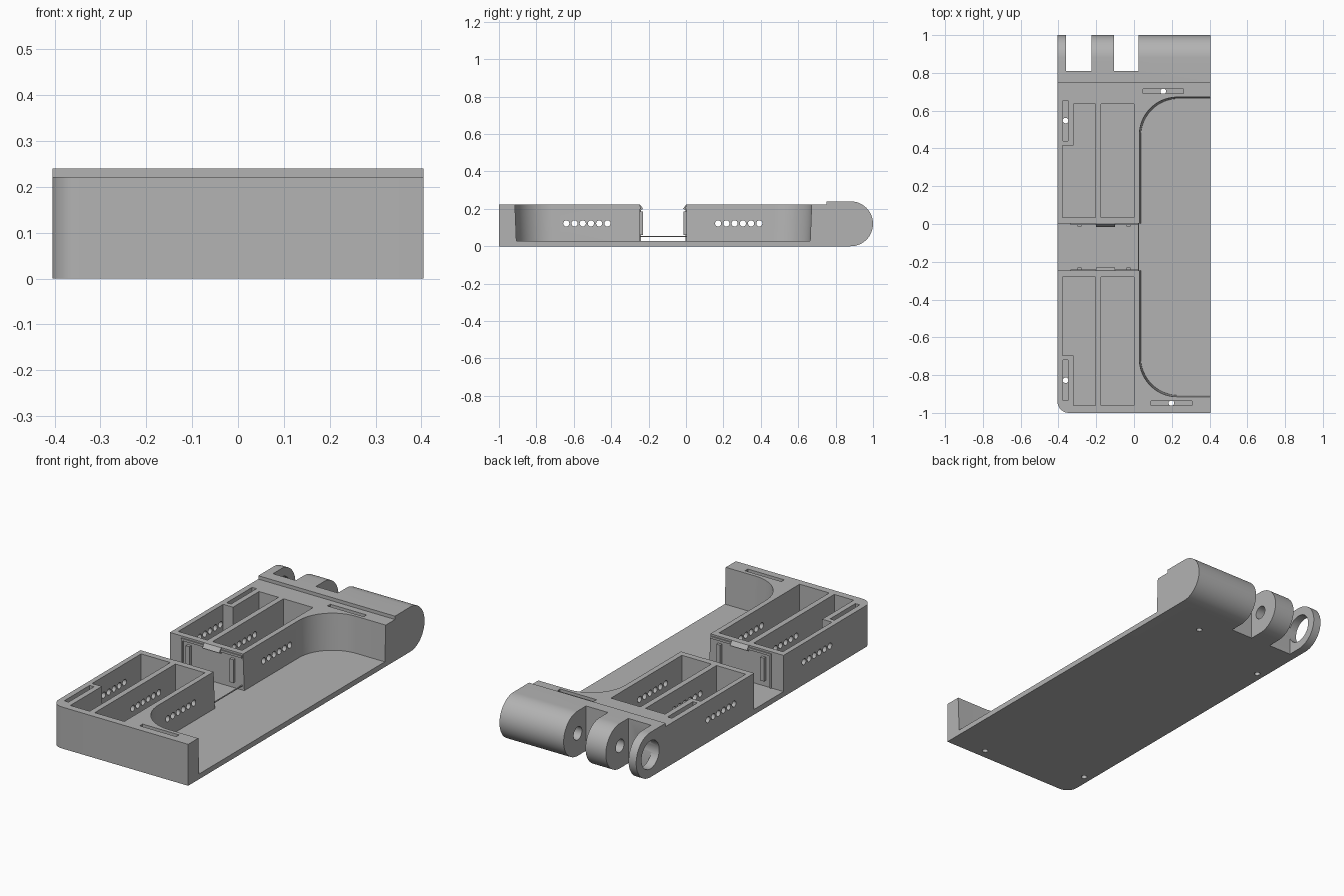
import bpy, bmesh, math

if "Cube" in bpy.data.objects:
    bpy.data.objects.remove(bpy.data.objects["Cube"])

grey = bpy.data.materials.new("plain grey")
grey.diffuse_color = (0.45, 0.45, 0.45, 1)
grey.use_nodes = True
grey.node_tree.nodes["Principled BSDF"].inputs["Base Color"].default_value = grey.diffuse_color


def to_object(bm, name):
    bmesh.ops.recalc_face_normals(bm, faces=bm.faces)
    mesh = bpy.data.meshes.new(name)
    bm.to_mesh(mesh)
    bm.free()
    mesh.materials.append(grey)
    ob = bpy.data.objects.new(name, mesh)
    bpy.context.collection.objects.link(ob)
    return ob


def loft(bm, low, high):
    """Closed solid between two matching outlines."""
    a = [bm.verts.new(p) for p in low]
    b = [bm.verts.new(p) for p in high]
    n = len(a)
    bm.faces.new(a[::-1])
    bm.faces.new(b)
    for i in range(n):
        bm.faces.new((a[i], a[(i + 1) % n], b[(i + 1) % n], b[i]))


def prism(bm, outline, z0, z1):
    loft(bm, [(x, y, z0) for x, y in outline], [(x, y, z1) for x, y in outline])


def box(bm, x0, x1, y0, y1, z0, z1):
    prism(bm, [(x0, y0), (x1, y0), (x1, y1), (x0, y1)], z0, z1)


def arc(cy, cz, r, a0, a1, n):
    return [(cy + r * math.cos(math.radians(a0 + (a1 - a0) * i / n)),
             cz + r * math.sin(math.radians(a0 + (a1 - a0) * i / n))) for i in range(n + 1)]


def rod_x(bm, x0, x1, y, z, r, n):
    ring = arc(y, z, r, 0, 360, n)[:-1]
    loft(bm, [(x0, *p) for p in ring], [(x1, *p) for p in ring])


def cut(target, bm):
    cutter = to_object(bm, "cutter")
    mod = target.modifiers.new("cut", 'BOOLEAN')
    mod.object, mod.operation, mod.solver = cutter, 'DIFFERENCE', 'EXACT'
    bpy.context.view_layer.objects.active = target
    bpy.ops.object.modifier_apply(modifier=mod.name)
    bpy.data.objects.remove(cutter)


W, TOP, FLOOR = 0.405, 0.222, 0.028

# Body: side profile with the rounded hinge end
bm = bmesh.new()
side = [(-1, 0)] + arc(0.88, 0.12, 0.12, -90, 90, 32) + [(0.75, 0.24), (0.75, TOP), (-1, TOP)]
loft(bm, [(-W, *p) for p in side], [(W, *p) for p in side])
corner = [e for e in bm.edges if all(v.co.x < 0 and v.co.y < -0.99 for v in e.verts)]
bmesh.ops.bevel(bm, geom=corner, offset=0.06, segments=8, profile=0.5, affect='EDGES')
body = to_object(bm, "case_body")

# Wide tray with large rounded inner corners and slight draft
def tray(inset):
    x, r, y0, y1 = 0.028 + inset, 0.2, -0.915 + inset, 0.672 - inset
    return ([(0.5, y0), (0.5, y1)] + arc(x + r, y1 - r, r, 90, 180, 20)
            + arc(x + r, y0 + r, r, 180, 270, 20))

bm = bmesh.new()
loft(bm, [(*p, FLOOR) for p in tray(0.008)], [(*p, 0.23) for p in tray(0)])
cut(body, bm)

# Cross channel between the two pocket blocks
bm = bmesh.new()
box(bm, -0.5, 0.1, -0.247, 0.002, FLOOR, 0.3)
cut(body, bm)

# Pockets, outer ones stepped around the screw slots
bm = bmesh.new()
prism(bm, [(-0.378, 0.035), (-0.205, 0.035), (-0.205, 0.635), (-0.32, 0.635),
           (-0.32, 0.415), (-0.378, 0.415)], FLOOR, 0.3)
prism(bm, [(-0.378, -0.28), (-0.205, -0.28), (-0.205, -0.962), (-0.32, -0.962),
           (-0.32, -0.695), (-0.378, -0.695)], FLOOR, 0.3)
box(bm, -0.175, 0.0, 0.035, 0.635, FLOOR, 0.3)
box(bm, -0.175, 0.0, -0.962, -0.28, FLOOR, 0.3)
cut(body, bm)

# Screw slots, then a round hole through the base of each
slots = [(-0.375, -0.349, 0.44, 0.655), (-0.375, -0.349, -0.935, -0.72),
         (0.047, 0.262, 0.69, 0.714), (0.09, 0.306, -0.96, -0.936)]
bm = bmesh.new()
for s in slots:
    box(bm, *s, FLOOR, 0.3)
cut(body, bm)
bm = bmesh.new()
for x0, x1, y0, y1 in slots:
    ring = arc((x0 + x1) / 2, (y0 + y1) / 2, 0.015, 0, 360, 16)[:-1]
    prism(bm, ring, -0.1, 0.1)
cut(body, bm)

# Rows of vent holes through all upright walls
bm = bmesh.new()
for start in (-0.64, 0.172):
    for i in range(6):
        rod_x(bm, -0.5, 0.5, start + i * 0.044, 0.122, 0.0165, 16)
cut(body, bm)

# Hinge gaps and pin bores
bm = bmesh.new()
for x0, x1 in ((-0.36, -0.225), (-0.105, 0.025)):
    box(bm, x0, x1, 0.81, 1.1, -0.1, 0.4)
cut(body, bm)
bm = bmesh.new()
rod_x(bm, -0.5, -0.3, 0.88, 0.12, 0.075, 32)
rod_x(bm, -0.28, 0.2, 0.88, 0.12, 0.035, 24)
cut(body, bm)

# Channel fittings, mirrored about the channel's middle
for name, wall, d in (("rear", 0.004, -1), ("front", -0.249, 1)):
    bm = bmesh.new()
    for x in (-0.30, -0.04):
        y0, y1 = sorted((wall, wall + d * 0.018))
        box(bm, x, x + 0.022, y0, y1, 0.06, 0.185)
    to_object(bm, name + "_channel_ribs")
    bm = bmesh.new()
    tab = [(wall, TOP), (wall + d * 0.004, TOP), (wall + d * 0.02, 0.2), (wall, 0.19)]
    loft(bm, [(-0.2, *p) for p in tab], [(-0.1, *p) for p in tab])
    to_object(bm, name + "_channel_tab")
    bm = bmesh.new()
    y0, y1 = sorted((wall, wall + d * 0.008))
    box(bm, -0.335, -0.325, y0, y1, FLOOR, 0.2)
    box(bm, -0.335, 0.024, y0, y1, 0.2, 0.212)
    to_object(bm, name + "_channel_frame")

# Thin bar across the channel mouth
bm = bmesh.new()
box(bm, 0.02, 0.026, -0.247, 0.002, 0.05, 0.054)
to_object(bm, "channel_bar")

bpy.ops.object.select_all(action='DESELECT')
body.select_set(True)
bpy.context.view_layer.objects.active = body
bpy.ops.object.shade_smooth_by_angle(angle=math.radians(30))
